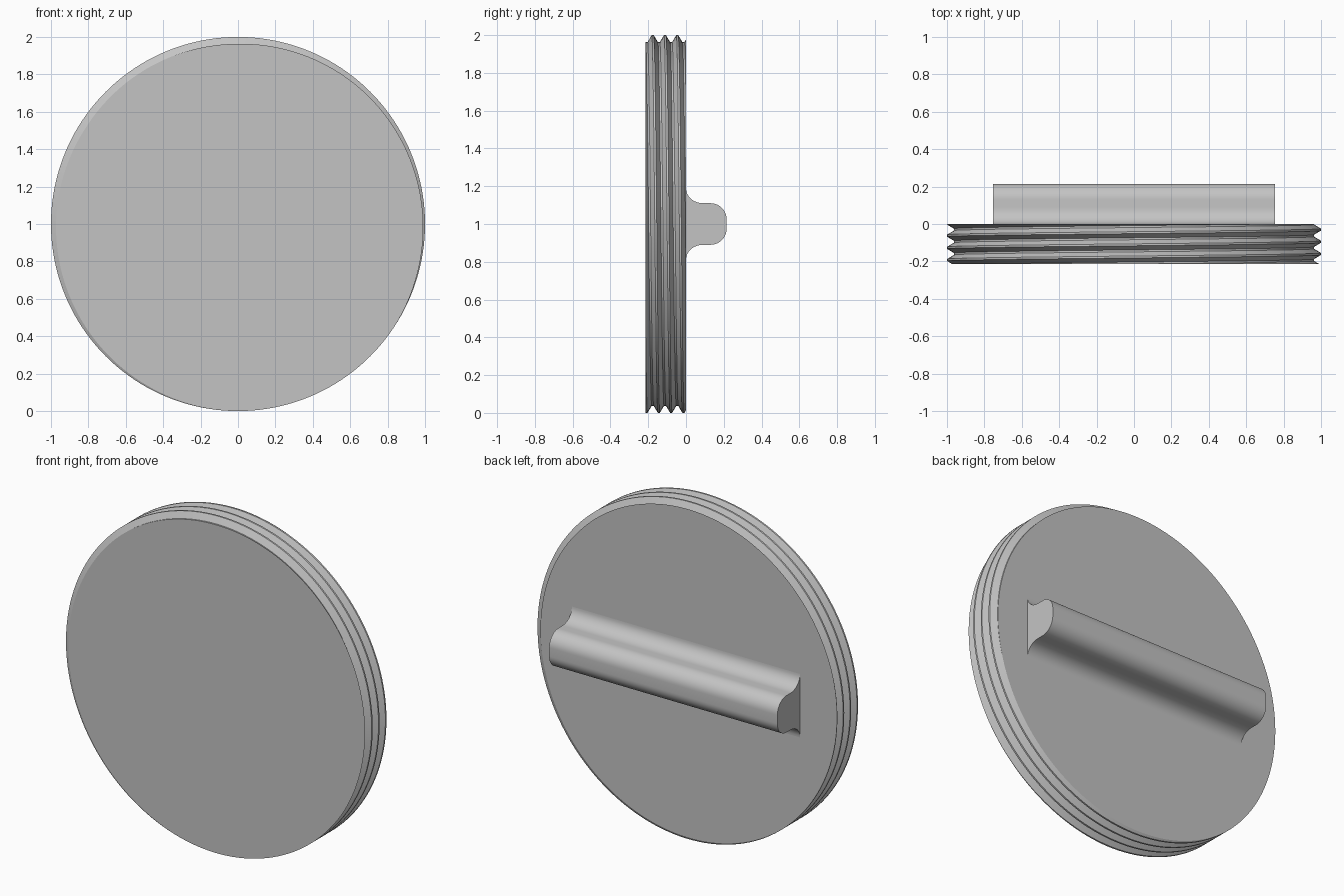
import bpy, bmesh
from math import pi, cos, sin
from mathutils import Vector

cube = bpy.data.objects.get("Cube")
if cube:
    bpy.data.objects.remove(cube)

GREY = (0.55, 0.55, 0.55, 1)
mat = bpy.data.materials.new("plain grey")
mat.use_nodes = True
mat.diffuse_color = GREY
mat.node_tree.nodes["Principled BSDF"].inputs["Base Color"].default_value = GREY


def add_object(name, bm, angle):
    bmesh.ops.recalc_face_normals(bm, faces=bm.faces)
    mesh = bpy.data.meshes.new(name)
    bm.to_mesh(mesh)
    bm.free()
    mesh.materials.append(mat)
    obj = bpy.data.objects.new(name, mesh)
    bpy.context.collection.objects.link(obj)
    bpy.ops.object.select_all(action='DESELECT')
    obj.select_set(True)
    bpy.context.view_layer.objects.active = obj
    bpy.ops.object.shade_smooth_by_angle(angle=angle)
    return obj


# Threaded disc: a helical sheet, trimmed flat at both ends and capped
SEGMENTS, PITCH, FRONT, BACK = 160, 0.065, -0.214, 0.0
CREST, ROOT, START = 1.0, 0.963, 0.10
# one thread tooth: (fraction of pitch, radius)
tooth = [(-0.08, CREST), (0.08, CREST), (0.42, ROOT), (0.58, ROOT)]
TURNS = 7
rows = [((turn + f) * PITCH, r) for turn in range(TURNS) for f, r in tooth]

bm = bmesh.new()
grid = []
for i in range(SEGMENTS):
    a = 2 * pi * i / SEGMENTS
    lead = START - PITCH * i / SEGMENTS
    grid.append([bm.verts.new((r * cos(a), lead - d, 1 + r * sin(a))) for d, r in rows])
# the last column meets the first one turn further along
for i in range(SEGMENTS):
    this = grid[i]
    after = grid[i + 1] if i + 1 < SEGMENTS else grid[0][len(tooth):]
    for j in range(min(len(this), len(after)) - 1):
        bm.faces.new((this[j], this[j + 1], after[j + 1], after[j]))

for y, direction in ((BACK, 1), (FRONT, -1)):
    bmesh.ops.bisect_plane(bm, geom=bm.verts[:] + bm.edges[:] + bm.faces[:], dist=1e-6,
                           plane_co=(0, y, 0), plane_no=(0, direction, 0), clear_outer=True)
    rim = [e for e in bm.edges if e.is_boundary
           and all(abs(v.co.y - y) < 1e-4 for v in e.verts)]
    bmesh.ops.contextual_create(bm, geom=rim)
add_object("threaded_disc", bm, 0.5)

# Grip bar: flared foot and rounded top, extruded across the back
HALF_LENGTH, STEPS = 0.755, 12
side = []
for i in range(STEPS + 1):
    t = pi / 2 * i / STEPS
    side.append((0.09 - 0.09 * cos(t), 0.19 - 0.08 * sin(t)))
for i in range(STEPS + 1):
    t = pi / 2 * i / STEPS
    side.append((0.13 + 0.085 * sin(t), 0.025 + 0.085 * cos(t)))
outline = side + [(y, -z) for y, z in reversed(side)]

bm = bmesh.new()
end = bm.faces.new([bm.verts.new((-HALF_LENGTH, y, 1 + z)) for y, z in outline])
extruded = bmesh.ops.extrude_face_region(bm, geom=[end], use_keep_orig=True)
moved = [g for g in extruded["geom"] if isinstance(g, bmesh.types.BMVert)]
bmesh.ops.translate(bm, verts=moved, vec=Vector((2 * HALF_LENGTH, 0, 0)))
add_object("grip_bar", bm, 0.6)
